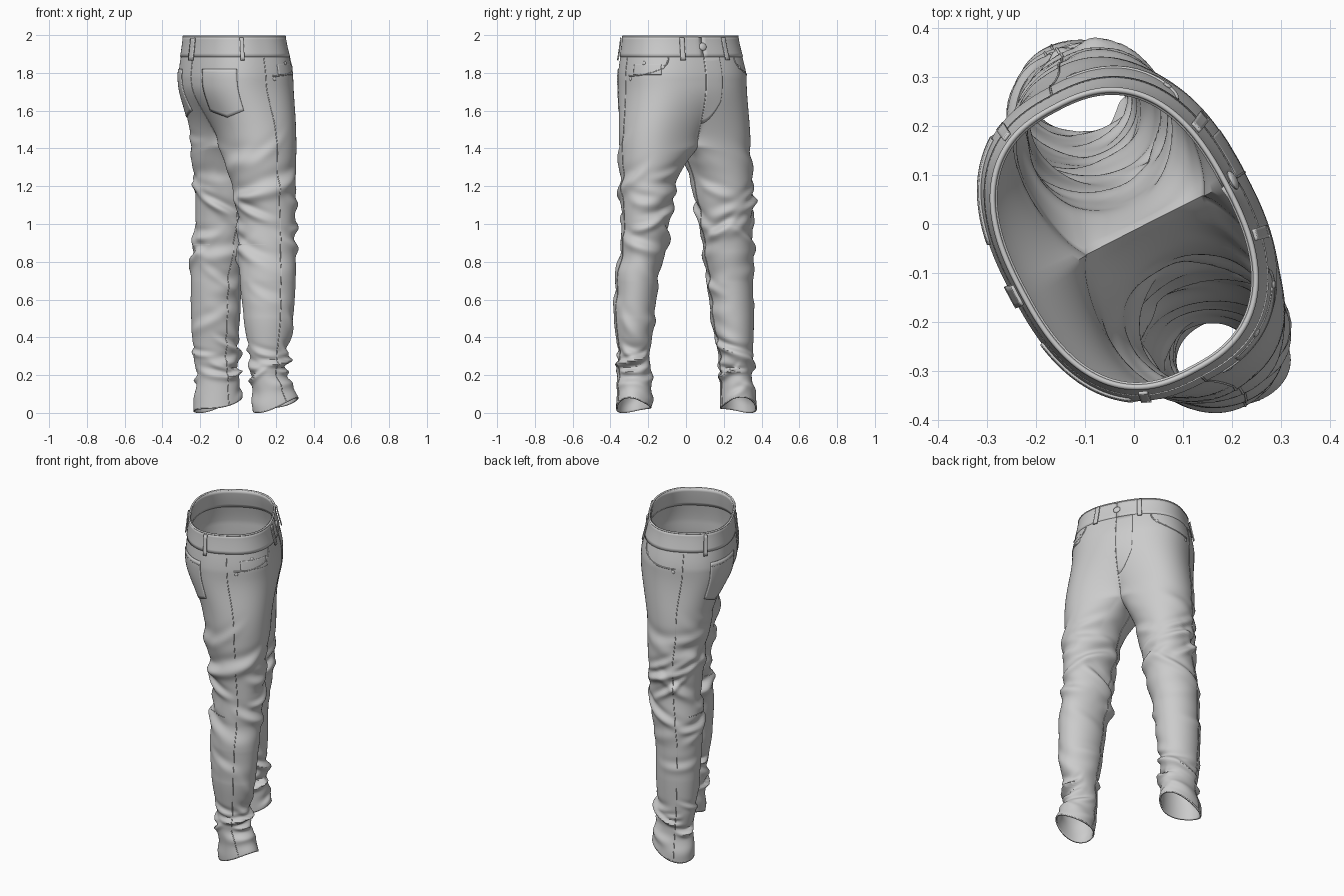
import bpy, bmesh, math, random
from mathutils import Vector

if "Cube" in bpy.data.objects:
    bpy.data.objects.remove(bpy.data.objects["Cube"])

random.seed(11)
TH = math.radians(28)                      # the trousers are turned towards +x
F = Vector((math.cos(TH), math.sin(TH), 0))
S = Vector((-math.sin(TH), math.cos(TH), 0))
ZC, OUT, ALL = 1.37, 72, 108               # crotch height, outer ring steps, full leg ring steps

# leg extents: z, xmin, xmax, ymin, ymax
LEG = {-1: [(0, .08, .32, -.37, -.185), (.1, .075, .285, -.365, -.18), (.2, .065, .25, -.365, -.18),
            (.3, .06, .26, -.36, -.195), (.5, .03, .295, -.382, -.165), (.7, .01, .305, -.375, -.15),
            (.85, .005, .305, -.35, -.11), (1.0, 0, .305, -.34, -.09), (1.2, -.03, .305, -.35, -.058),
            (1.38, -.075, .31, -.357, .005)],
       1: [(0, -.235, .02, .18, .375), (.1, -.225, .01, .18, .36), (.2, -.22, 0, .18, .35),
           (.3, -.235, 0, .17, .355), (.5, -.248, .01, .135, .36), (.7, -.25, .02, .11, .355),
           (.85, -.245, .05, .09, .36), (1.0, -.225, .07, .07, .35), (1.2, -.225, .09, .03, .355),
           (1.38, -.25, .11, -.005, .343)]}
# waist ovals: z, centre x, centre y, half width, half depth
WAIST = [(1.4, .02, -.01, .345, .25), (1.78, -.012, -.02, .34, .268), (2.0, -.02, -.03, .303, .235)]


def smooth(a, b, v):
    t = min(1, max(0, (v - a) / (b - a)))
    return t * t * (3 - 2 * t)


def keyed(table, z):
    z = min(max(z, table[0][0]), table[-1][0])
    for a, b in zip(table, table[1:]):
        if z <= b[0]:
            t = smooth(a[0], b[0], z) * .5 + .5 * (z - a[0]) / (b[0] - a[0])
            return [p + (q - p) * t for p, q in zip(a[1:], b[1:])]


# random cloth folds: angle, height, tilt, amplitude, width, span
def make_folds():
    res = []
    for n, lo, hi, amp, wid, tilt in ((17, .78, 1.22, .015, .028, .12), (10, .15, .34, .018, .02, .05),
                                      (7, .36, .78, .007, .035, .12), (8, 1.15, 1.45, .009, .035, .14),
                                      (4, .02, .13, .010, .04, .06)):
        for i in range(n):
            z = lo + (hi - lo) * (i + random.random()) / n
            res.append((random.uniform(-40, 320), z, random.uniform(-tilt, tilt),
                        amp * random.uniform(.6, 1.25), wid * random.uniform(.7, 1.3), random.uniform(45, 95)))
    return res


FOLDS = {1: make_folds(), -1: make_folds()}


def fold(side, ang, z):
    d = 0
    for a0, z0, tilt, amp, w, span in FOLDS[side]:
        if abs(z - z0) < .26:
            da = (ang - a0 + 180) % 360 - 180
            if abs(da) < span:
                r = da / span
                h = (z - z0 - tilt * r - .025 * r * r) / w
                d += amp * (1 - r * r) ** 2 * (math.exp(-h * h) - .6 * math.exp(-(h - 1.5) ** 2))
    return d


def leg_angle(k):
    return -40 + 260 * k / OUT if k <= OUT else 220 + 100 * (k - OUT) / (ALL - OUT)


def leg_raw(side, k, z):
    x0, x1, y0, y1 = keyed(LEG[side], z)
    a = TH + side * math.radians(leg_angle(k))
    return Vector(((x0 + x1) / 2 + (x1 - x0) / 2 * math.cos(a), (y0 + y1) / 2 + (y1 - y0) / 2 * math.sin(a), z))


CF = (leg_raw(1, 0, ZC) + leg_raw(-1, 0, ZC)) / 2      # front and back ends of the crotch seam
CB = (leg_raw(1, OUT, ZC) + leg_raw(-1, OUT, ZC)) / 2


def pos(side, k, z):
    """Point of the cloth: k runs from front centre round the side to back centre, then along the inseam."""
    if z > ZC + .001 and (k < 0 or k > OUT):
        side, k = -side, (-k if k < 0 else 2 * OUT - k)
    p, ang = leg_raw(side, k, z), leg_angle(k)
    near = 0
    if k > OUT:
        t = (k - OUT) / (ALL - OUT)
        delta, lift = CB.lerp(CF, t) - leg_raw(side, k, ZC), .04 * (2 * t - 1) ** 4
    else:
        gf, gb = math.exp(-(k / 10) ** 2), math.exp(-((OUT - k) / 10) ** 2)
        delta = (CF - leg_raw(side, 0, ZC)) * gf + (CB - leg_raw(side, OUT, ZC)) * gb
        lift, near = .04 * max(gf, gb), max(gf, gb)
    b = max(0, min(1, (z - 1.2) / (ZC - 1.2))) ** 2
    p += delta * b
    fade = (1 - smooth(ZC, 1.62, z)) * (1 - near * b) * (1 - b if k > OUT else 1)
    if fade > 0:
        a = TH + side * math.radians(ang)
        p += Vector((math.cos(a), math.sin(a), 0)) * fold(side, ang, z) * fade
    if z > ZC:                              # blend the hips into the waist oval
        cx, cy, hs, hf = keyed(WAIST, z)
        a = math.pi * k / OUT
        c, s = math.cos(a), abs(math.sin(a))
        q = Vector((cx, cy, z)) + F * hf * math.copysign(abs(c) ** .8, c) + S * side * hs * s ** .8
        p = p.lerp(q, smooth(ZC, 1.74, z))
    p.z = z + lift * math.exp(-((z - ZC) / .1) ** 2)
    if z < .25:                             # slanted, slightly wavy hem
        x0, x1 = keyed(LEG[side], z)[:2]
        t = (p.x - x0) / (x1 - x0)
        p.z += (.07 * t * t + .01 * math.sin(math.radians(2 * ang + 60 * side)) + .008) * (1 - z / .25)
    return p


def surf(side, k, z, off):
    du = pos(side, k + .8, z) - pos(side, k - .8, z)
    n = du.cross(pos(side, k, z + .008) - pos(side, k, z - .008)) * side
    return pos(side, k, z) + n.normalized() * off


def finish(name, bm, thick=0, angle=50):
    me = bpy.data.meshes.new(name)
    bm.to_mesh(me)
    bm.free()
    ob = bpy.data.objects.new(name, me)
    bpy.context.collection.objects.link(ob)
    if thick:
        m = ob.modifiers.new("thickness", 'SOLIDIFY')
        m.thickness, m.offset = thick, -1
    bpy.ops.object.select_all(action='DESELECT')
    ob.select_set(True)
    bpy.context.view_layer.objects.active = ob
    bpy.ops.object.shade_smooth_by_angle(angle=math.radians(angle))
    return ob


# trousers: hips and both legs as one continuous cloth
bm, cache, TOP, LOW = bmesh.new(), {}, 45, 145


def vert(side, k, row):
    k %= ALL
    if row <= TOP and (k in (0, OUT) or k > OUT):
        side = 1
    key = (side, k, row)
    if key not in cache:
        z = 1.985 + (ZC - 1.985) * row / TOP if row <= TOP else ZC * (1 - (row - TOP) / LOW)
        cache[key] = bm.verts.new(pos(side, k, z))
    return cache[key]


for side in (1, -1):
    for row in range(TOP + LOW):
        for k in range(OUT if row < TOP else ALL):
            q = [vert(side, k, row), vert(side, k, row + 1), vert(side, k + 1, row + 1), vert(side, k + 1, row)]
            bm.faces.new(q[::side])
finish("trousers", bm, .008)


# raised strips that follow the cloth
def patch(name, side, k0, k1, top, bottom, off, thick, nu=16, nv=14):
    bm = bmesh.new()
    g = []
    for i in range(nu + 1):
        u = i / nu
        lo, hi = bottom(u), top(u)
        g.append([bm.verts.new(surf(side, k0 + (k1 - k0) * u, hi + (lo - hi) * j / nv, off)) for j in range(nv + 1)])
    for i in range(nu):
        for j in range(nv):
            bm.faces.new([g[i][j], g[i][j + 1], g[i + 1][j + 1], g[i + 1][j]][::side])
    bmesh.ops.remove_doubles(bm, verts=bm.verts, dist=1e-5)
    finish(name, bm, thick, 40)


def seam(name, side, pts, r=.0025, off=0):
    cu = bpy.data.curves.new(name, 'CURVE')
    cu.dimensions, cu.bevel_depth, cu.bevel_resolution = '3D', r, 1
    sp = cu.splines.new('POLY')
    sp.points.add(len(pts) - 1)
    for s, (k, z) in zip(sp.points, pts):
        s.co = (*surf(side, k, z, off), 1)
    bpy.context.collection.objects.link(bpy.data.objects.new(name, cu))


def stud(name, side, k, z, r, off):
    p = surf(side, k, z, off)
    n = (surf(side, k, z, off + .01) - p).normalized()
    bm = bmesh.new()
    bmesh.ops.create_uvsphere(bm, u_segments=16, v_segments=8, radius=r)
    for v in bm.verts:
        v.co.z *= .4
    ob = finish(name, bm)
    ob.location, ob.rotation_euler = p, n.to_track_quat('Z', 'Y').to_euler()


def line(a, b, n=60):
    return [(a[0] + (b[0] - a[0]) * i / n, a[1] + (b[1] - a[1]) * i / n) for i in range(n + 1)]


# waistband, its top roll, belt loops, button
patch("waistband", 1, 0, 2 * OUT, lambda u: 1.994, lambda u: 1.885, .004, .014, 144, 6)
seam("waistband_edge", 1, line((0, 1.993), (2 * OUT, 1.993), 144), .006, 0)
for side, k in ((1, 45), (1, 8), (-1, 7), (1, 72), (-1, 45)):
    patch("belt_loop", side, k - .9, k + .9, lambda u: 1.985, lambda u: 1.865, .015, .007, 4, 6)
stud("waist_button", 1, 0, 1.937, .021, .006)

# fly flap and centre seams
patch("fly_flap", 1, 0, 5, lambda u: 1.885, lambda u: 1.53 + .12 * u ** 2, .001, .003)
seam("front_centre_seam", 1, line((0, 1.88), (0, 1.42)))
seam("back_centre_seam", 1, line((72, 1.88), (72, 1.42)), .002)

for side in (1, -1):
    # front pocket openings and rivets
    arc = [(13 + 21 * (1 - math.cos(a)), 1.88 - .095 * math.sin(a) ** .8)
           for a in (math.pi / 2 * i / 30 for i in range(31))]
    seam("front_pocket_edge", side, arc, .004)
    stud("pocket_rivet", side, 15.5, 1.83, .010, .001)
    stud("pocket_rivet", side, 33, 1.768, .010, .001)
    # back pockets with a pointed bottom and a stitched top hem
    patch("back_pocket", side, 48, 66, lambda u: 1.82, lambda u: 1.565 + .07 * abs(u - .5), .005, .006)
    seam("back_pocket_hem", side, line((48.3, 1.797), (65.7, 1.797), 20), .002, .004)
    # outer and inner leg seams
    seam("outer_leg_seam", side, line((36, 1.88), (36, .01), 180), .0025)
    seam("inner_leg_seam", side, line((90, 1.36), (90, .01), 140), .0025)
    # stitched seam across the back of the knee and rolled hem
    seam("knee_seam", side, line((44, .89), (72, .89), 40), .002)
    seam("leg_hem", side, [(k % ALL, .006) for k in range(ALL + 1)], .004, -.003)
# coin pocket
patch("coin_pocket", -1, 16, 31, lambda u: 1.845, lambda u: 1.79, .002, .004)
stud("coin_pocket_rivet", -1, 25, 1.852, .010, .002)
